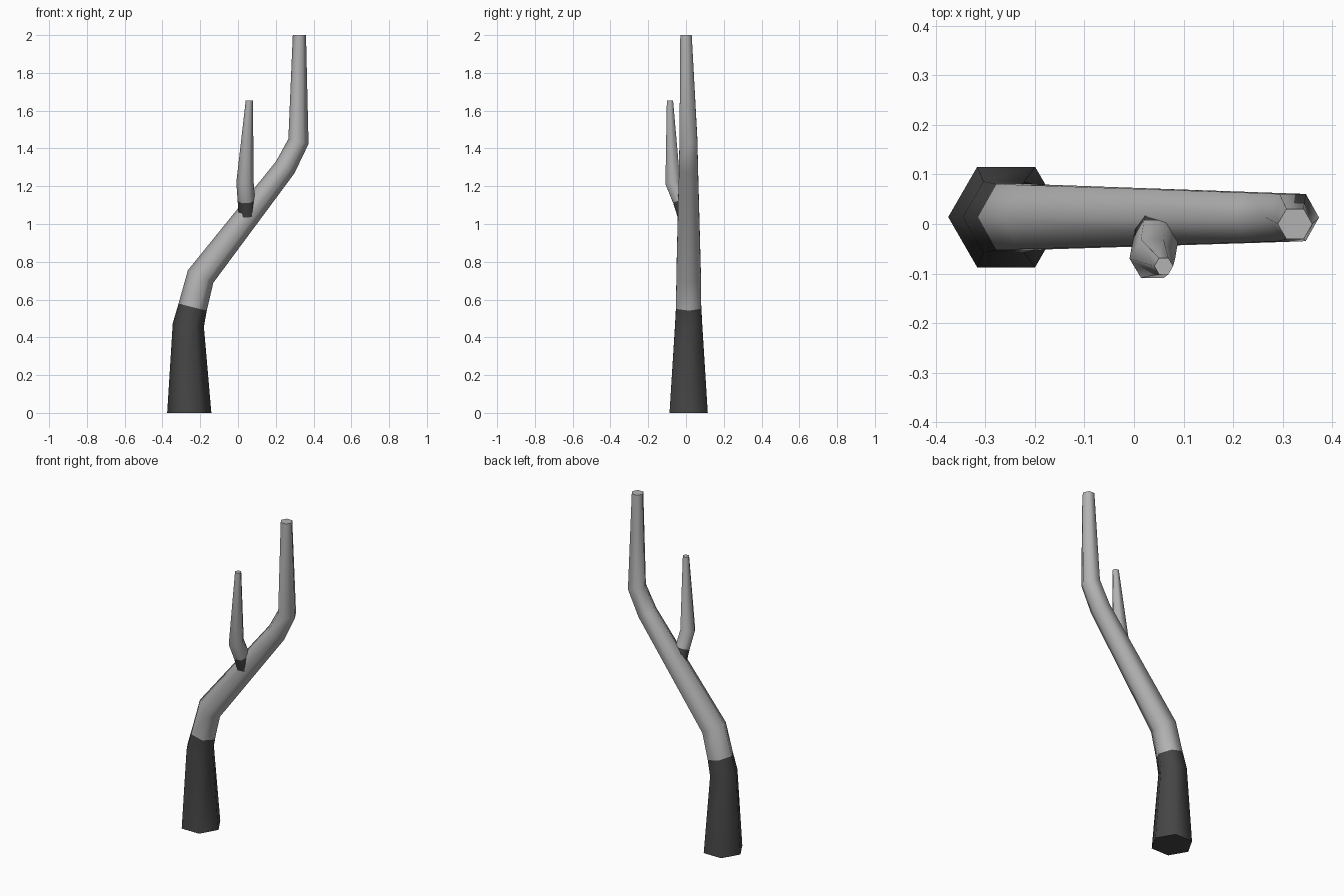
import bpy
import bmesh
import math
from mathutils import Vector

cube = bpy.data.objects.get("Cube")
if cube:
    bpy.data.objects.remove(cube)


def material(name, grey):
    mat = bpy.data.materials.new(name)
    mat.use_nodes = True
    colour = (grey, grey, grey, 1)
    mat.diffuse_color = colour
    mat.node_tree.nodes["Principled BSDF"].inputs["Base Color"].default_value = colour
    return mat


pale_bark = material("pale grey bark", 0.45)
dark_bark = material("dark grey bark", 0.06)


def limb(name, path, dark_segments, level_ends, sides=6):
    """Tapered tube through (x, y, z, radius) stations, capped at both ends."""
    bm = bmesh.new()
    points = [Vector(p[:3]) for p in path]
    last = len(points) - 1
    rings = []
    for i, p in enumerate(points):
        # Mitre each ring between its neighbouring segments
        before = (p - points[i - 1]).normalized() if i > 0 else Vector()
        after = (points[i + 1] - p).normalized() if i < last else Vector()
        along = (before + after).normalized()
        if i == last or (i == 0 and level_ends):
            along = Vector((0, 0, 1))
        u = Vector((0, 1, 0)).cross(along).normalized()
        v = along.cross(u)
        ring = []
        for k in range(sides):
            a = math.tau * k / sides
            ring.append(bm.verts.new(p + path[i][3] * (u * math.cos(a) + v * math.sin(a))))
        rings.append(ring)
    for i in range(last):
        for k in range(sides):
            n = (k + 1) % sides
            face = bm.faces.new((rings[i][k], rings[i][n], rings[i + 1][n], rings[i + 1][k]))
            face.material_index = 1 if i < dark_segments else 0
    bm.faces.new(rings[0][::-1]).material_index = 1
    bm.faces.new(rings[-1])
    mesh = bpy.data.meshes.new(name)
    bm.to_mesh(mesh)
    bm.free()
    mesh.materials.append(pale_bark)
    mesh.materials.append(dark_bark)
    obj = bpy.data.objects.new(name, mesh)
    bpy.context.collection.objects.link(obj)
    bpy.ops.object.select_all(action='DESELECT')
    obj.select_set(True)
    bpy.context.view_layer.objects.active = obj
    bpy.ops.object.shade_smooth_by_angle(angle=math.radians(75))
    return obj


# Main trunk: dark foot, leaning middle, upright tip
limb("trunk", [
    (-0.258, 0.014, 0.0, 0.117),
    (-0.263, 0.014, 0.465, 0.083),
    (-0.24, 0.014, 0.56, 0.077),
    (-0.198, 0.014, 0.722, 0.075),
    (0.25, 0.013, 1.30, 0.058),
    (0.32, 0.013, 1.437, 0.055),
    (0.325, 0.0, 2.0, 0.035),
], dark_segments=2, level_ends=True)

# Small side branch growing from the front of the trunk
limb("side_branch", [
    (0.05, 0.0, 1.03, 0.046),
    (0.044, -0.03, 1.125, 0.046),
    (0.037, -0.07, 1.22, 0.046),
    (0.06, -0.085, 1.655, 0.019),
], dark_segments=1, level_ends=False)
